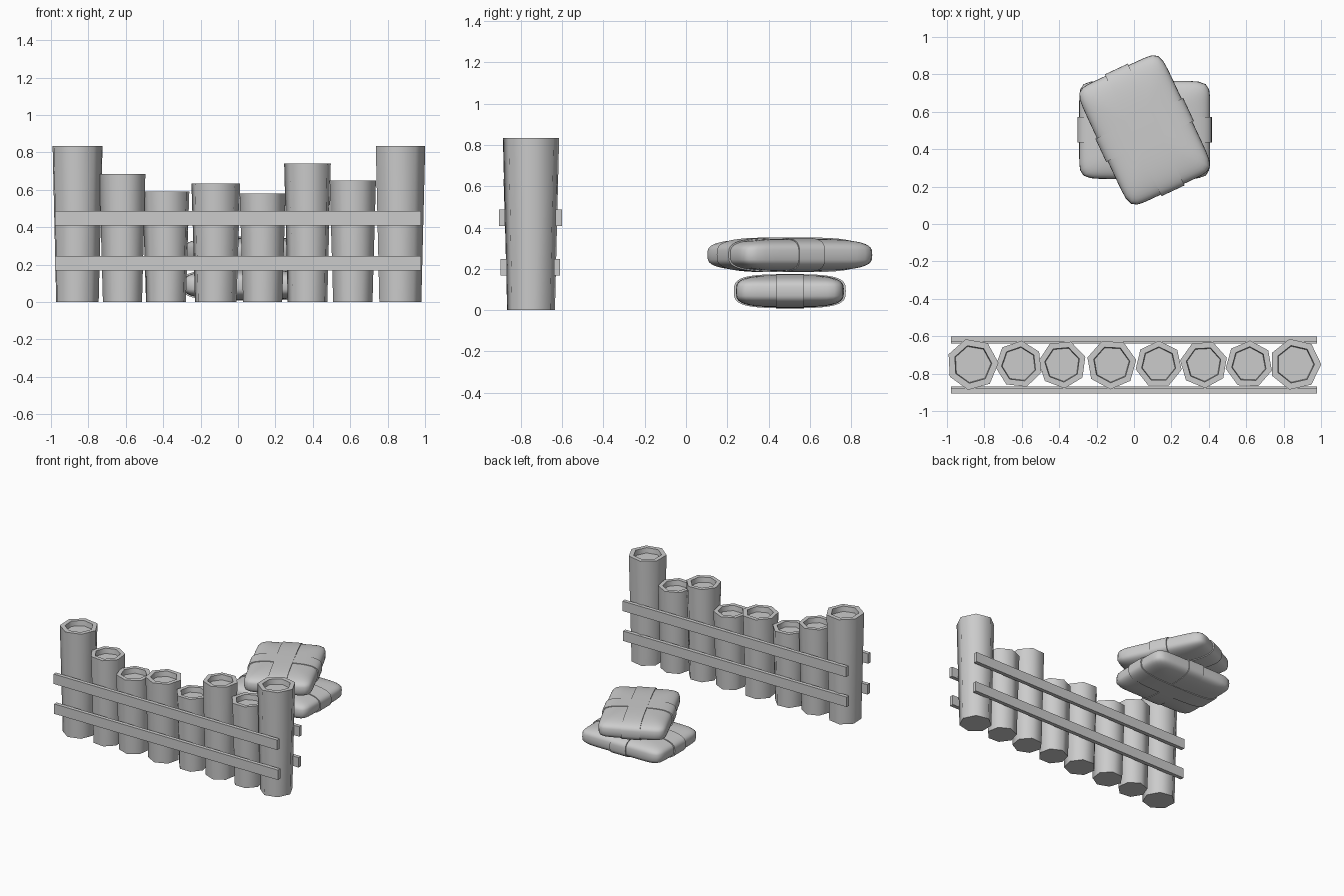
import bpy, bmesh
from math import sin, cos, pi, radians, copysign
from mathutils import Matrix

if "Cube" in bpy.data.objects:
    bpy.data.objects.remove(bpy.data.objects["Cube"])


def finish(name, bm, smooth=None):
    bmesh.ops.recalc_face_normals(bm, faces=bm.faces)
    me = bpy.data.meshes.new(name)
    bm.to_mesh(me)
    bm.free()
    if smooth:
        me.shade_smooth()
        me.set_sharp_from_angle(angle=radians(smooth))
    ob = bpy.data.objects.new(name, me)
    bpy.context.collection.objects.link(ob)
    return ob


def skin(bm, rings):
    """Bridge equal-length rings of points and cap both ends."""
    loops = [[bm.verts.new(p) for p in r] for r in rings]
    n = len(loops[0])
    for a, b in zip(loops, loops[1:]):
        for i in range(n):
            bm.faces.new((a[i], a[(i + 1) % n], b[(i + 1) % n], b[i]))
    bm.faces.new(loops[0][::-1])
    bm.faces.new(loops[-1])


# Tapered seven-sided posts with a hollowed top
def post(i, x, y, height, r, turn):
    section = [(r * 0.85, 0), (r, height), (r * 0.74, height), (r * 0.71, height - 0.04)]
    bm = bmesh.new()
    skin(bm, [[(x + q * cos(radians(turn) + k * 2 * pi / 7),
                y + q * sin(radians(turn) + k * 2 * pi / 7), z) for k in range(7)]
              for q, z in section])
    finish(f"post_{i}", bm, 60)


posts = [(-0.863, .835, .139, 3), (-0.615, .685, .127, 32), (-0.383, .59, .129, 18),
         (-0.12, .635, .134, 10), (0.132, .58, .126, 38), (0.373, .74, .128, 16),
         (0.615, .65, .127, 36), (0.862, .835, .139, 0)]
for i, (x, h, r, turn) in enumerate(posts, 1):
    post(i, x, -0.75, h, r, turn)

# Four horizontal rails, two per side
for level, z, off in (("upper", 0.448, 0.138), ("lower", 0.208, 0.129)):
    for side, s in (("front", -1), ("back", 1)):
        bm = bmesh.new()
        bmesh.ops.create_cube(bm, size=1, matrix=Matrix.Translation((0, -0.754 + s * off, z))
                              @ Matrix.Diagonal((1.955, 0.03, 0.078, 1)))
        finish(f"{level}_{side}_rail", bm)


def power(v, n):
    return copysign(abs(v) ** (2 / n), v)


def unit_outline(n, count):
    """Superellipse of unit size, sampled at even angles."""
    pts = []
    for k in range(count):
        c, s = cos(2 * pi * k / count), sin(2 * pi * k / count)
        q = (abs(c) ** n + abs(s) ** n) ** (-1 / n)
        pts.append((c * q, s * q))
    return pts


# Puffy bags, each wrapped by two crossing straps
def bag(name, a, b, h, z, turn):
    place = Matrix.Translation((0.057, 0.503, z)) @ Matrix.Rotation(radians(turn), 4, 'Z')
    m = 3.4
    plan = unit_outline(10, 72)
    bm = bmesh.new()
    rings = []
    for j in range(1, 24):
        t = -pi / 2 + pi * j / 24
        q, zz = power(cos(t), m), power(sin(t), m) * h
        rings.append([(a * q * u, b * q * v, zz) for u, v in plan])
    skin(bm, rings)
    finish(name, bm, 50).matrix_world = place

    w = 0.068
    loop = [(power(cos(2 * pi * k / 64), m), power(sin(2 * pi * k / 64), m)) for k in range(64)]
    for label, half, lift in (("long", a, 0.006), ("cross", b, 0.004)):
        bm = bmesh.new()
        ends = [[((half + 0.009) * u, s * w, (h + lift) * v) for u, v in loop] for s in (-1, 1)]
        skin(bm, ends)
        if label == "cross":
            bmesh.ops.rotate(bm, verts=bm.verts, matrix=Matrix.Rotation(pi / 2, 3, 'Z'))
        finish(f"{name}_{label}_strap", bm, 40).matrix_world = place


bag("lower_bag", 0.35, 0.262, 0.078, 0.092, 0)
bag("upper_bag", 0.35, 0.25, 0.078, 0.268, -65)
